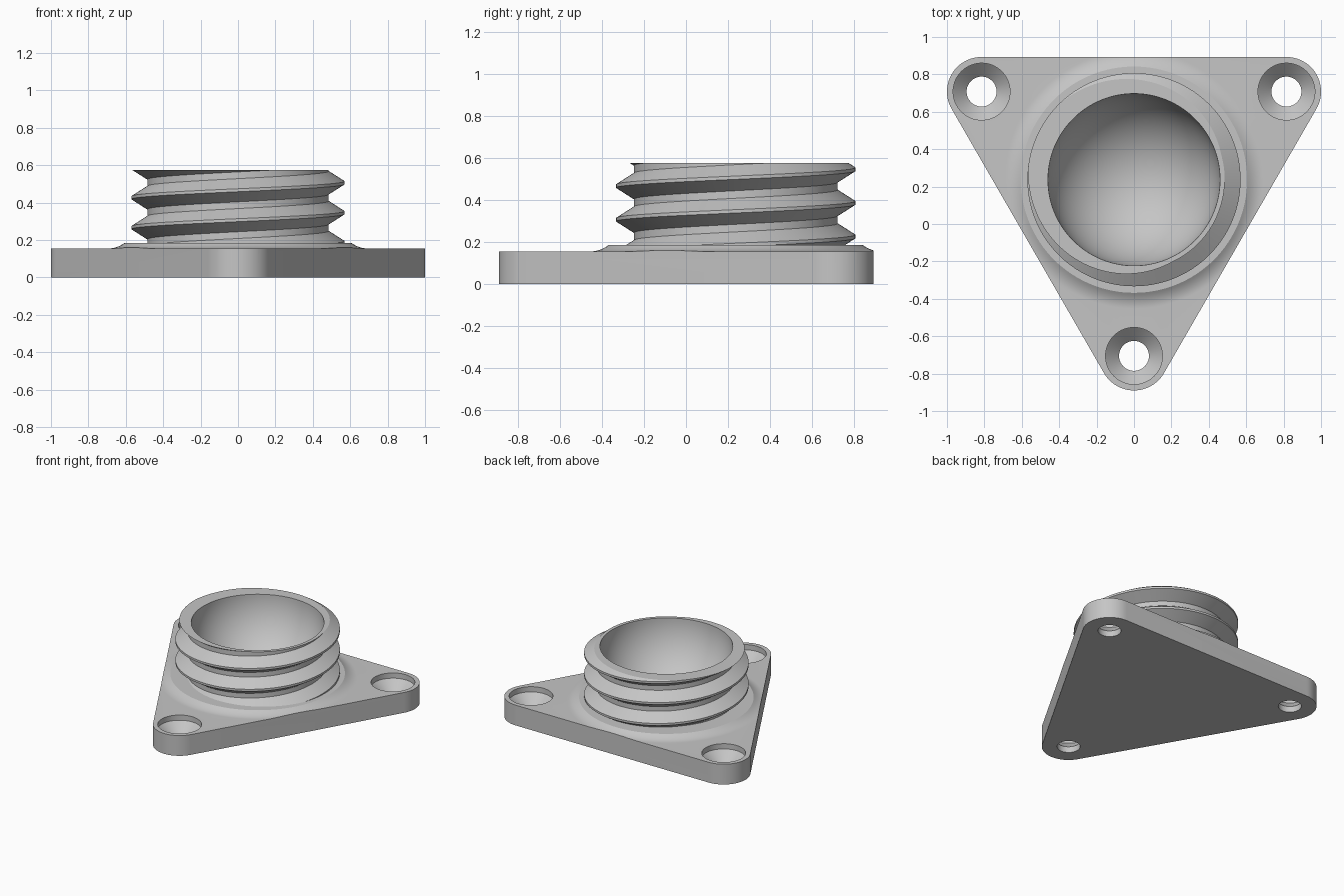
import bpy, bmesh, math

if "Cube" in bpy.data.objects:
    bpy.data.objects.remove(bpy.data.objects["Cube"])

SEG = 128
CY = 0.237                      # neck axis
SCREWS = [(-0.815, 0.708), (0.815, 0.708), (0, -0.705)]
CORNER_R = 0.185
TOP, PLATE_Z, COLLAR_Z = 0.575, 0.155, 0.185

grey = bpy.data.materials.new("grey plastic")
grey.use_nodes = True
grey.diffuse_color = (0.56, 0.56, 0.56, 1)
grey.node_tree.nodes["Principled BSDF"].inputs["Base Color"].default_value = grey.diffuse_color


def make_object(name, bm):
    bmesh.ops.remove_doubles(bm, verts=bm.verts, dist=1e-5)
    bmesh.ops.dissolve_degenerate(bm, edges=bm.edges, dist=1e-5)
    bmesh.ops.recalc_face_normals(bm, faces=bm.faces)
    mesh = bpy.data.meshes.new(name)
    bm.to_mesh(mesh)
    bm.free()
    mesh.materials.append(grey)
    obj = bpy.data.objects.new(name, mesh)
    bpy.context.collection.objects.link(obj)
    return obj


def sweep(name, profile, centre, segments=SEG):
    """Sweep profile(angle) -> [(radius, z)] around a vertical axis."""
    bm = bmesh.new()
    columns = []
    for i in range(segments + 1):
        a = 2 * math.pi * i / segments
        columns.append([bm.verts.new((centre[0] + r * math.cos(a),
                                      centre[1] + r * math.sin(a), z))
                        for r, z in profile(a)])
    for left, right in zip(columns, columns[1:]):
        for j in range(len(left) - 1):
            bm.faces.new((left[j], right[j], right[j + 1], left[j + 1]))
    return make_object(name, bm)


def cut(obj, cutter):
    cutter.hide_render = True
    mod = obj.modifiers.new("cut", "BOOLEAN")
    mod.operation = "DIFFERENCE"
    mod.solver = "EXACT"
    mod.object = cutter
    bpy.context.view_layer.objects.active = obj
    bpy.ops.object.modifier_apply(modifier=mod.name)
    bpy.data.objects.remove(cutter)


# Mounting plate: rounded triangle, extruded tall and then trimmed
bm = bmesh.new()
outline = []
for (x, y), start in zip(SCREWS, (90, -30, 210)):
    for k in range(25):
        a = math.radians(start + 120 * k / 24)
        outline.append((x + CORNER_R * math.cos(a), y + CORNER_R * math.sin(a)))
    if start == 90:
        first_corner = len(outline)
# order the corners counter-clockwise: left, front, right
left, right, front = (outline[i * first_corner:(i + 1) * first_corner] for i in range(3))
face = bm.faces.new([bm.verts.new((x, y, 0)) for x, y in left + front + right])
extruded = bmesh.ops.extrude_face_region(bm, geom=[face])["geom"]
bmesh.ops.translate(bm, vec=(0, 0, 0.3),
                    verts=[v for v in extruded if isinstance(v, bmesh.types.BMVert)])
plate = make_object("mounting_plate", bm)

# Trim the top, leaving a low collar with a concave skirt
skirt = [(0.605 + 0.085 * t / 8, PLATE_Z + (COLLAR_Z - PLATE_Z) * (1 - t / 8) ** 2)
         for t in range(9)]
trim = [(0, COLLAR_Z)] + skirt + [(2, PLATE_Z), (2, 0.5), (0, 0.5)]
cut(plate, sweep("top_trimmer", lambda a: trim, (0, CY)))

# Bore that the neck sits in
bore = [(0, 0.08), (0.47, 0.08), (0.47, 0.4), (0, 0.4)]
cut(plate, sweep("bore_cutter", lambda a: bore, (0, CY)))

# Countersunk screw holes
hole = [(0, -0.1), (0.08, -0.1), (0.08, 0.045), (0.152, 0.115), (0.152, 0.3), (0, 0.3)]
for centre in SCREWS:
    cut(plate, sweep("screw_hole_cutter", lambda a: hole, centre, 64))

# Threaded neck with a hemispherical socket
ROOT, CREST, PITCH = 0.485, 0.57, 0.16
CREST_HALF, ROOT_HALF = 0.008, 0.018
CREST_AT_ZERO, NECK_BASE, SOCKET_R = 0.506, 0.09, 0.46


def thread_radius(z, crest_z):
    d = abs((z - crest_z + PITCH / 2) % PITCH - PITCH / 2)
    t = (d - CREST_HALF) / (PITCH / 2 - ROOT_HALF - CREST_HALF)
    return CREST + (ROOT - CREST) * min(1, max(0, t))


def neck_profile(a):
    crest_z = CREST_AT_ZERO + PITCH * a / (2 * math.pi)
    half = PITCH / 2
    pts = [(0, NECK_BASE)]
    for k in range(-5, 3):
        for off in (-half + ROOT_HALF, -CREST_HALF, CREST_HALF, half - ROOT_HALF):
            z = min(TOP, max(NECK_BASE, crest_z + k * PITCH + off))
            pts.append((thread_radius(z, crest_z), z))
    for k in range(33):
        p = math.pi / 2 * k / 32
        pts.append((SOCKET_R * math.cos(p), TOP - SOCKET_R * math.sin(p)))
    return pts


neck = sweep("threaded_neck", neck_profile, (0, CY))

# Smooth the round surfaces, keep the edges crisp
for obj in (plate, neck):
    bpy.ops.object.select_all(action="DESELECT")
    obj.select_set(True)
    bpy.context.view_layer.objects.active = obj
    bpy.ops.object.shade_smooth_by_angle(angle=math.radians(25))
